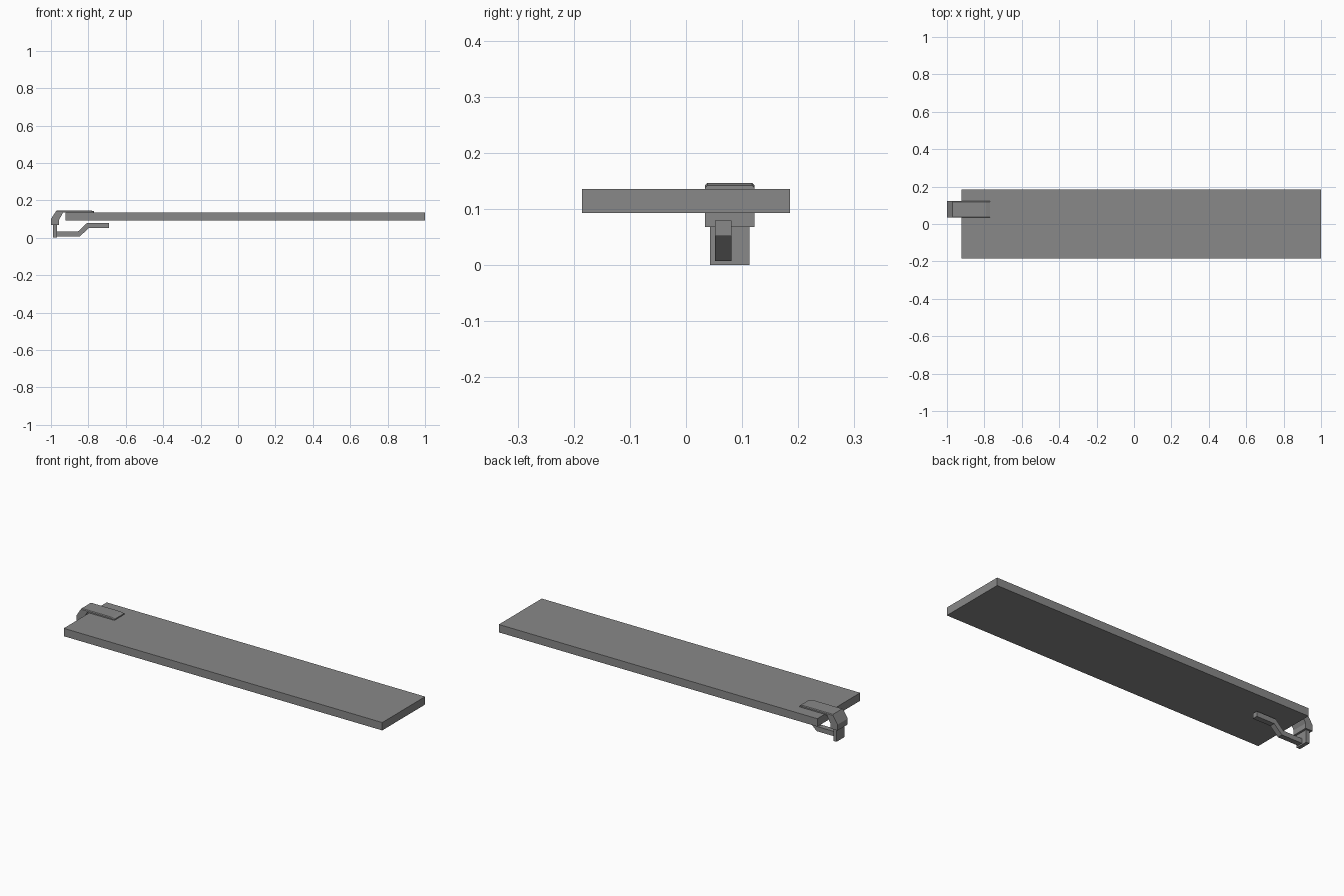
import bpy
import bmesh

cube = bpy.data.objects.get("Cube")
if cube:
    bpy.data.objects.remove(cube, do_unlink=True)

GREY = (0.25, 0.25, 0.25, 1)
grey = bpy.data.materials.new("mid grey")
grey.use_nodes = True
grey.diffuse_color = GREY
grey.node_tree.nodes["Principled BSDF"].inputs["Base Color"].default_value = GREY


def extrude_profile(name, points, y0, y1, chamfer_above=None):
    """Extrude an xz outline from y0 to y1, optionally chamfering high side edges."""
    bm = bmesh.new()
    face = bm.faces.new([bm.verts.new((x, y0, z)) for x, z in points])
    moved = bmesh.ops.extrude_face_region(bm, geom=[face])["geom"]
    for v in moved:
        if isinstance(v, bmesh.types.BMVert):
            v.co.y = y1
    if chamfer_above is not None:
        edges = [e for e in bm.edges
                 if abs(e.verts[0].co.y - e.verts[1].co.y) < 1e-5
                 and all(v.co.z > chamfer_above for v in e.verts)]
        bmesh.ops.bevel(bm, geom=edges, offset=0.004, segments=1, affect='EDGES')
    bmesh.ops.recalc_face_normals(bm, faces=bm.faces)
    mesh = bpy.data.meshes.new(name)
    bm.to_mesh(mesh)
    bm.free()
    mesh.materials.append(grey)
    obj = bpy.data.objects.new(name, mesh)
    bpy.context.collection.objects.link(obj)
    return obj


def box(name, x0, x1, y0, y1, z0, z1):
    return extrude_profile(name, [(x0, z0), (x1, z0), (x1, z1), (x0, z1)], y0, y1)


# Long flat board
box("board", -0.922, 1.0, -0.185, 0.185, 0.093, 0.136)

# Hooked bracket that grips the top of the board
extrude_profile("clip_hood", [
    (-1.0, 0.068), (-0.957, 0.068), (-0.957, 0.095), (-0.935, 0.135),
    (-0.77, 0.135), (-0.77, 0.142), (-0.79, 0.147), (-0.97, 0.147),
    (-1.0, 0.1)], 0.034, 0.122, chamfer_above=0.141)

# Upright below the hood
box("clip_post", -0.988, -0.968, 0.043, 0.113, 0.0, 0.07)

# Cranked spring arm under the board
extrude_profile("spring_arm", [
    (-0.972, 0.008), (-0.845, 0.008), (-0.797, 0.052), (-0.69, 0.052),
    (-0.69, 0.08), (-0.806, 0.08), (-0.855, 0.034), (-0.972, 0.034)],
    0.052, 0.081)
